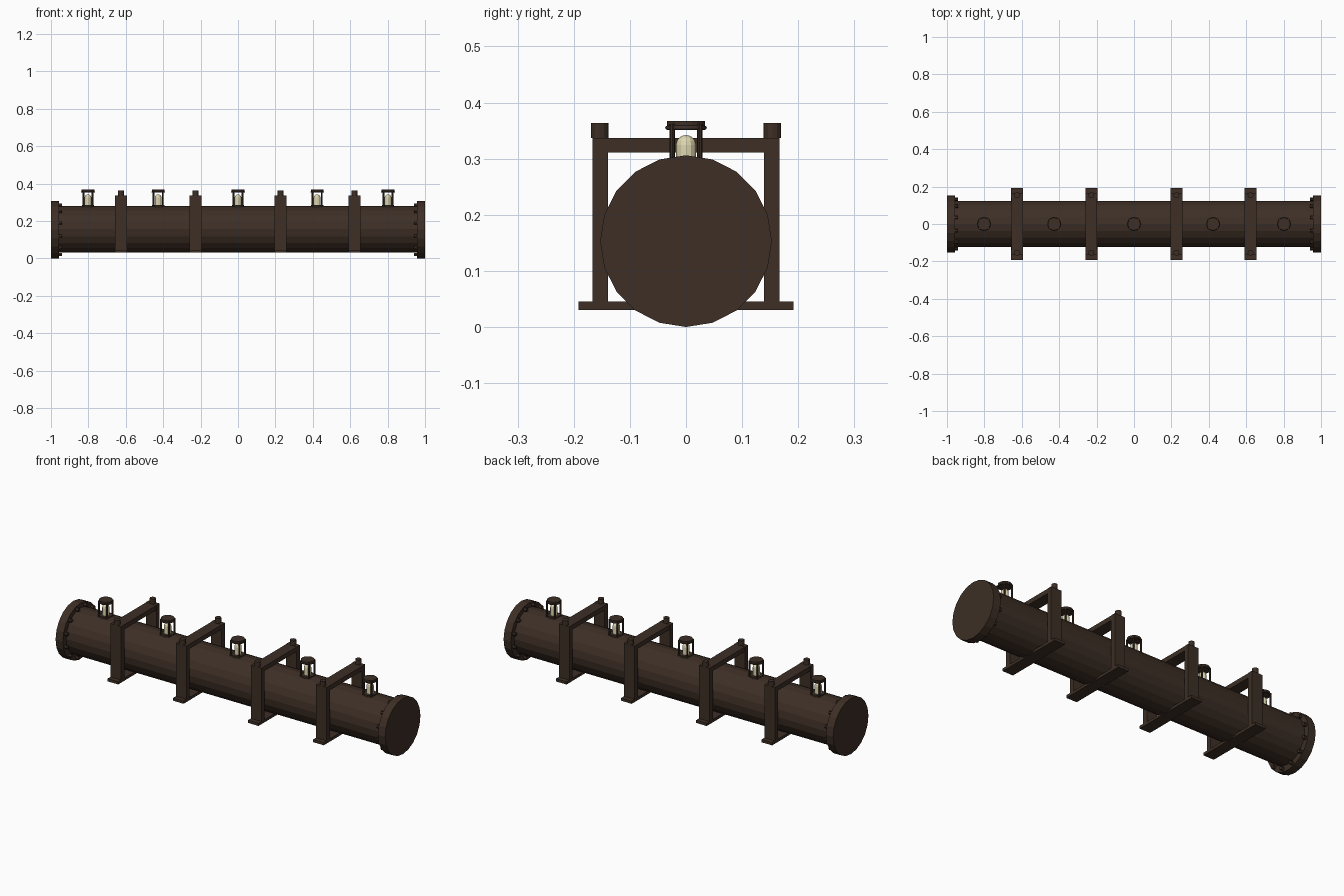
import bpy
import math
from mathutils import Matrix, Vector

cube = bpy.data.objects.get("Cube")
if cube:
    bpy.data.objects.remove(cube, do_unlink=True)

import bmesh


def material(name, rgb):
    m = bpy.data.materials.new(name)
    m.use_nodes = True
    m.diffuse_color = (*rgb, 1)
    m.node_tree.nodes["Principled BSDF"].inputs["Base Color"].default_value = (*rgb, 1)
    return m


BROWN = material("dark brown metal", (0.047, 0.028, 0.019))
GLASS = material("pale lamp glass", (0.74, 0.68, 0.43))
AXIS_Z = 0.153
ALONG_X = Matrix.Rotation(math.pi / 2, 4, 'Y')


def finish(name, bm, mat, smooth=False):
    bmesh.ops.recalc_face_normals(bm, faces=bm.faces)
    mesh = bpy.data.meshes.new(name)
    bm.to_mesh(mesh)
    bm.free()
    mesh.materials.append(mat)
    for p in mesh.polygons:
        p.use_smooth = smooth
    ob = bpy.data.objects.new(name, mesh)
    bpy.context.collection.objects.link(ob)
    return ob


def add_box(bm, lo, hi):
    lo, hi = Vector(lo), Vector(hi)
    m = Matrix.Translation((lo + hi) / 2) @ Matrix.Diagonal((*(hi - lo), 1))
    bmesh.ops.create_cube(bm, size=1, matrix=m)


def add_cyl(bm, center, radius, depth, sides, rot=Matrix()):
    bmesh.ops.create_cone(bm, cap_ends=True, segments=sides, radius1=radius,
                          radius2=radius, depth=depth,
                          matrix=Matrix.Translation(center) @ rot)


def add_lathe(bm, profile, center, sides, closed=False):
    # Revolve a radius/height profile about a vertical axis
    rings = []
    for r, z in profile:
        rings.append([bm.verts.new((center[0] + r * math.cos(a), center[1] + r * math.sin(a), z))
                      for a in (2 * math.pi * i / sides for i in range(sides))])
    pairs = list(zip(rings, rings[1:]))
    if closed:
        pairs.append((rings[-1], rings[0]))
    else:
        bm.faces.new(rings[0])
        bm.faces.new(rings[-1])
    for a, b in pairs:
        for i in range(sides):
            j = (i + 1) % sides
            bm.faces.new((a[i], a[j], b[j], b[i]))


# Main pipe
bm = bmesh.new()
add_cyl(bm, (0, 0, AXIS_Z + 0.003), 0.124, 1.94, 20, ALONG_X)
finish("pipe", bm, BROWN)

# End flanges with bolts on their inner faces
for side, label in ((-1, "right"), (1, "left")):
    bm = bmesh.new()
    add_cyl(bm, (side * 0.978, 0, AXIS_Z), 0.153, 0.044, 20, ALONG_X)
    finish(label + "_end_flange", bm, BROWN)
    bm = bmesh.new()
    for i in range(12):
        a = math.tau * (i + 0.5) / 12
        add_cyl(bm, (side * 0.95, 0.137 * math.cos(a), AXIS_Z + 0.137 * math.sin(a)),
                0.01, 0.02, 6, ALONG_X)
    finish(label + "_flange_bolts", bm, BROWN)

# Support frames: foot bar, two posts, crossbar and post caps
HALF = 0.032
for n, x in enumerate((-0.625, -0.228, 0.227, 0.623), 1):
    bm = bmesh.new()
    add_box(bm, (x - HALF, -0.192, 0.03), (x + HALF, 0.192, 0.045))
    finish(f"frame_{n}_foot", bm, BROWN)
    bm = bmesh.new()
    for s in (-1, 1):
        ys = sorted((s * 0.139, s * 0.167))
        add_box(bm, (x - HALF, ys[0], 0.04), (x + HALF, ys[1], 0.337))
    finish(f"frame_{n}_posts", bm, BROWN)
    bm = bmesh.new()
    add_box(bm, (x - HALF + 0.001, -0.14, 0.311), (x + HALF - 0.001, 0.14, 0.3365))
    finish(f"frame_{n}_crossbar", bm, BROWN)
    bm = bmesh.new()
    for s in (-1, 1):
        add_cyl(bm, (x, s * 0.154, 0.35), 0.0155, 0.027, 12)
    finish(f"frame_{n}_post_caps", bm, BROWN)

# Caged lamps along the top of the pipe
for n, x in enumerate((-0.802, -0.427, 0, 0.423, 0.802), 1):
    bm = bmesh.new()
    dome = [(0.018, 0.27), (0.018, 0.324)]
    for t in (25, 50, 72, 86):
        a = math.radians(t)
        dome.append((0.018 * math.cos(a), 0.324 + 0.018 * math.sin(a)))
    add_lathe(bm, dome, (x, 0), 12)
    finish(f"lamp_{n}_glass", bm, GLASS)

    bm = bmesh.new()
    add_cyl(bm, (x, 0, 0.278), 0.033, 0.012, 16)
    finish(f"lamp_{n}_base", bm, BROWN)

    bm = bmesh.new()
    for i in range(4):
        a = math.pi / 4 + i * math.pi / 2
        add_cyl(bm, (x + 0.0345 * math.cos(a), 0.0345 * math.sin(a), 0.317), 0.0048, 0.09, 8)
    finish(f"lamp_{n}_cage_bars", bm, BROWN)

    bm = bmesh.new()
    ring = [(0.033 + 0.004 * math.cos(k * math.pi / 4), 0.355 + 0.004 * math.sin(k * math.pi / 4))
            for k in range(8)]
    add_lathe(bm, ring, (x, 0), 20, closed=True)
    finish(f"lamp_{n}_cage_ring", bm, BROWN, smooth=True)

    bm = bmesh.new()
    add_cyl(bm, (x, 0, 0.363), 0.034, 0.008, 20)
    finish(f"lamp_{n}_cap", bm, BROWN)
